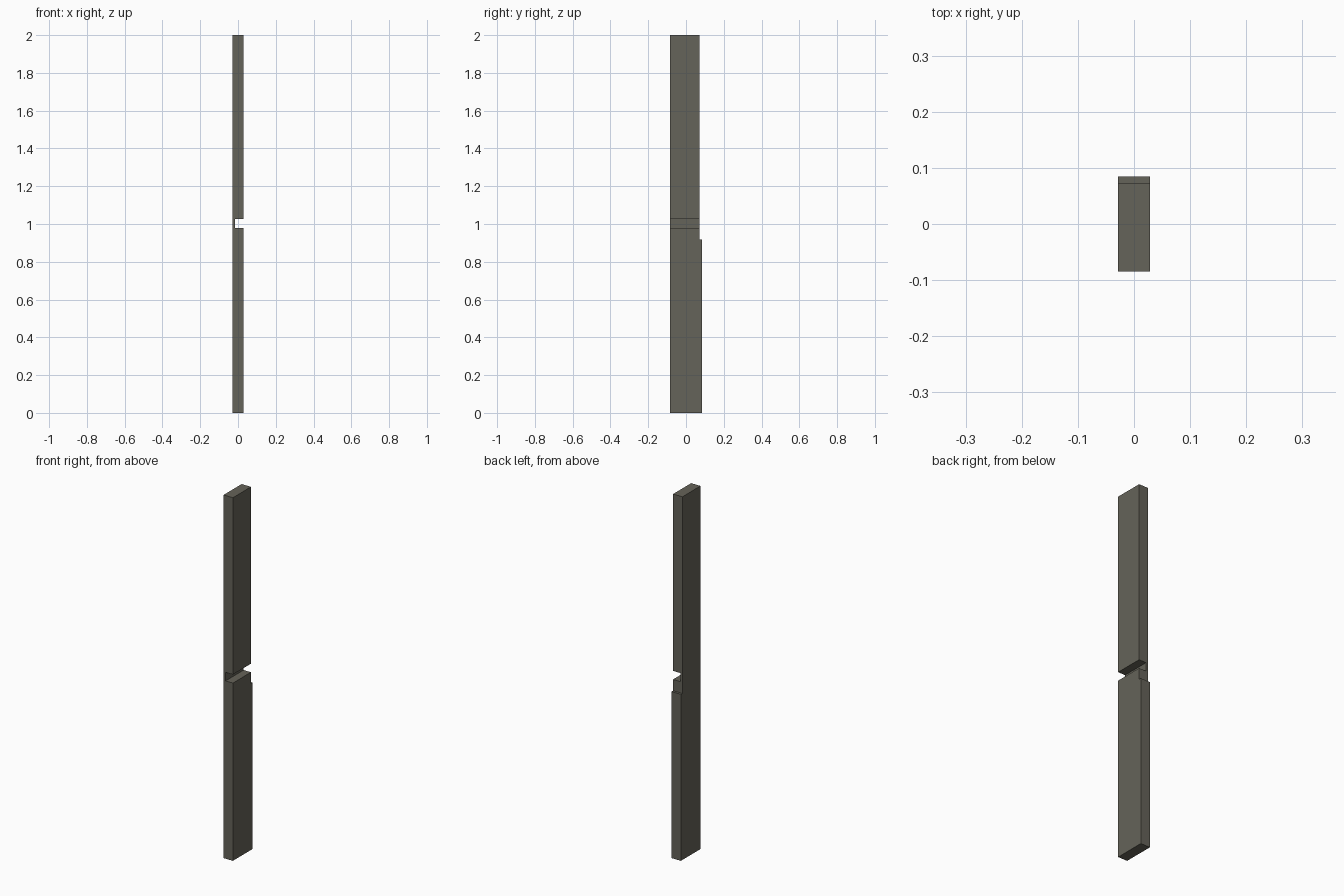
import bpy
import bmesh

if "Cube" in bpy.data.objects:
    bpy.data.objects.remove(bpy.data.objects["Cube"])

HALF_X = 0.0285


def extruded(name, profile, x0, x1):
    """Extrude a (y, z) profile along x."""
    bm = bmesh.new()
    face = bm.faces.new([bm.verts.new((x0, y, z)) for y, z in profile])
    ext = bmesh.ops.extrude_face_region(bm, geom=[face])
    verts = [v for v in ext["geom"] if isinstance(v, bmesh.types.BMVert)]
    bmesh.ops.translate(bm, verts=verts, vec=(x1 - x0, 0, 0))
    bmesh.ops.recalc_face_normals(bm, faces=bm.faces)
    mesh = bpy.data.meshes.new(name)
    bm.to_mesh(mesh)
    bm.free()
    obj = bpy.data.objects.new(name, mesh)
    bpy.context.collection.objects.link(obj)
    return obj


# Post: side outline with the step on the back face
post = extruded("post", [(-0.085, 0), (0.085, 0), (0.085, 0.917), (0.072, 0.917),
                         (0.072, 2), (-0.085, 2)], -HALF_X, HALF_X)

# Notch across the right face
cutter = extruded("notch_cutter", [(-0.2, 0.979), (0.2, 0.979), (0.2, 1.026),
                                   (-0.2, 1.026)], -0.016, 0.1)
cut = post.modifiers.new("notch", 'BOOLEAN')
cut.operation = 'DIFFERENCE'
cut.solver = 'EXACT'
cut.object = cutter
bpy.context.view_layer.objects.active = post
bpy.ops.object.modifier_apply(modifier=cut.name)
bpy.data.objects.remove(cutter)

# Dark weathered colour
mat = bpy.data.materials.new("dark_wood")
mat.diffuse_color = (0.13, 0.125, 0.1, 1)
mat.use_nodes = True
mat.node_tree.nodes["Principled BSDF"].inputs["Base Color"].default_value = mat.diffuse_color
post.data.materials.clear()
post.data.materials.append(mat)
